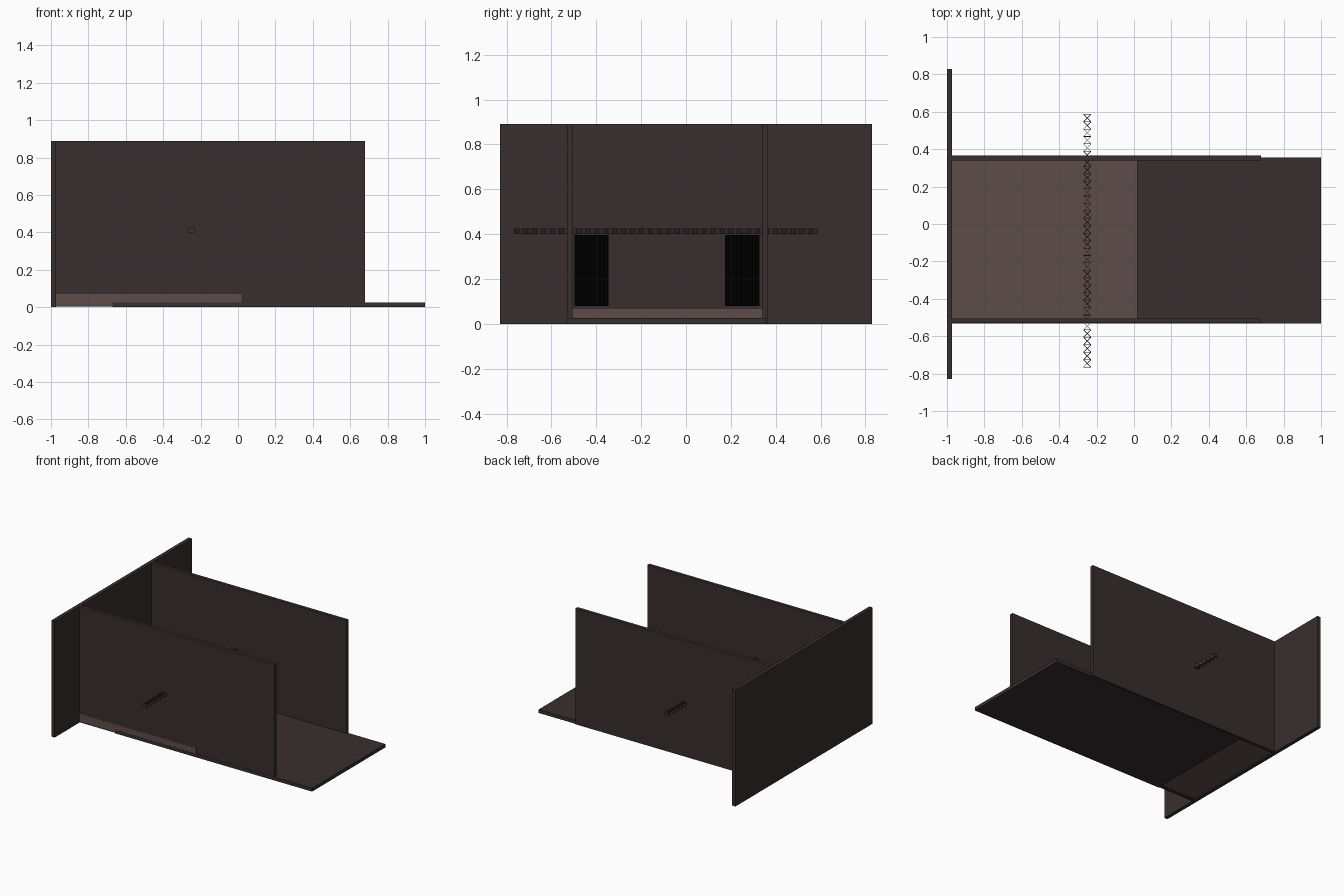
import bpy, bmesh, math
from mathutils import Vector

if "Cube" in bpy.data.objects:
    bpy.data.objects.remove(bpy.data.objects["Cube"])


def material(name, rgb):
    m = bpy.data.materials.new(name)
    m.diffuse_color = (*rgb, 1)
    m.use_nodes = True
    m.node_tree.nodes["Principled BSDF"].inputs["Base Color"].default_value = m.diffuse_color
    return m


DARK = material("dark_wood", (0.04, 0.027, 0.028))
LIGHT = material("stage_boards", (0.11, 0.073, 0.065))
BLACK = material("black_cloth", (0.004, 0.004, 0.004))
MID_Y = -0.085  # centre line of the stage


def finish(name, bm, mat):
    me = bpy.data.meshes.new(name)
    bm.to_mesh(me)
    bm.free()
    ob = bpy.data.objects.new(name, me)
    me.materials.append(mat)
    bpy.context.collection.objects.link(ob)
    return ob


def add_box(bm, lo, hi):
    lo, hi = Vector(lo), Vector(hi)
    for v in bmesh.ops.create_cube(bm, size=1)["verts"]:
        v.co = (lo + hi) / 2 + v.co * (hi - lo)


def box(name, lo, hi, mat):
    bm = bmesh.new()
    add_box(bm, lo, hi)
    return finish(name, bm, mat)


# Room shell
box("back_wall", (-1, -0.83, 0), (-0.972, 0.83, 0.89), DARK)
box("front_side_wall", (-0.972, -0.53, 0.003), (0.68, -0.505, 0.89), DARK)
box("rear_side_wall", (-0.972, 0.34, 0.003), (0.68, 0.366, 0.89), DARK)
box("floor", (-0.67, -0.532, 0), (1, 0.355, 0.026), DARK)

# Raised stage, showing through the front wall
box("stage_platform", (-0.972, -0.531, 0.01), (0.018, 0.345, 0.07), LIGHT)

# Lattice rail: crossed thin slats with a rung between each cell
bm = bmesh.new()


def slat(a, b, z=0.413, w=0.003, h=0.026):
    a, b = Vector(a), Vector(b)
    n = Vector((a.y - b.y, b.x - a.x)).normalized() * w / 2
    base = [bm.verts.new((p.x, p.y, z - h / 2)) for p in (a + n, b + n, b - n, a - n)]
    f = bm.faces.new(base)
    top = bmesh.ops.extrude_face_region(bm, geom=[f])["geom"]
    for v in top:
        if isinstance(v, bmesh.types.BMVert):
            v.co.z += h


cells, y0, y1, half = 34, -0.765, 0.587, 0.02
step = (y1 - y0) / cells
for i in range(cells + 1):
    y = y0 + i * step
    slat((-0.25 - half, y), (-0.25 + half, y))
    if i < cells:
        slat((-0.25 - half, y), (-0.25 + half, y + step))
        slat((-0.25 + half, y), (-0.25 - half, y + step))
bmesh.ops.recalc_face_normals(bm, faces=bm.faces)
finish("curtain_rail", bm, DARK)

# Gathered curtains, mirrored about the stage centre
for name, side in (("left_curtain", -1), ("right_curtain", 1)):
    bm = bmesh.new()
    prev = None
    for i in range(105):
        t = i / 104
        y = MID_Y + side * (0.26 + 0.153 * t)
        x = -0.25 + 0.014 * math.sin(t * 13 * 2 * math.pi)
        cur = [bm.verts.new((x, y, z)) for z in (0.08, 0.395)]
        if prev:
            bm.faces.new((prev[0], cur[0], cur[1], prev[1]))
        prev = cur
    for f in bm.faces:
        f.smooth = True
    finish(name, bm, BLACK)
